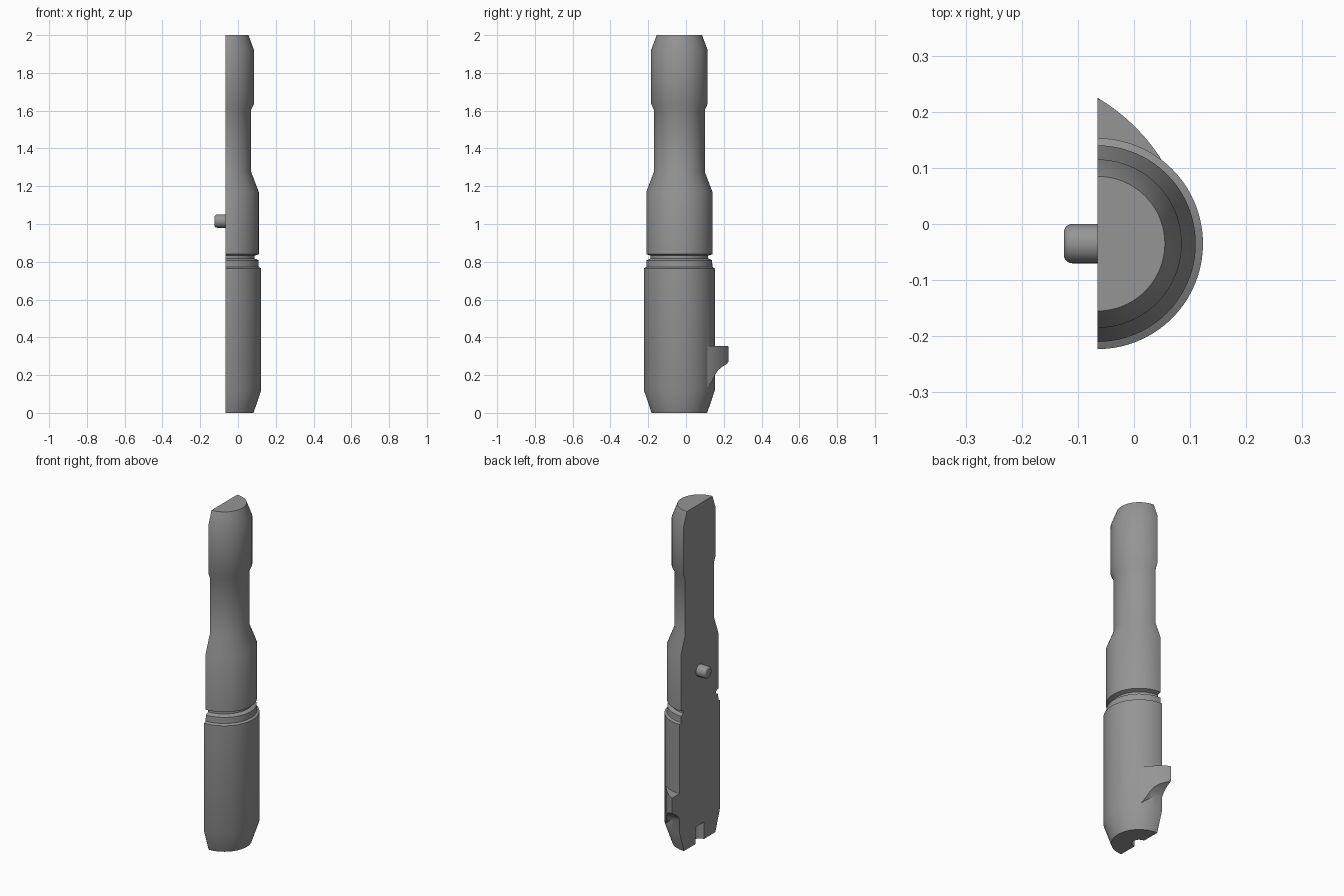
import bpy, bmesh, math
from mathutils import Matrix, Vector

if "Cube" in bpy.data.objects:
    bpy.data.objects.remove(bpy.data.objects["Cube"])

CX, CY = -0.065, -0.035      # axis of the half-round body
SEG = 40

steel = bpy.data.materials.new("steel grey")
steel.diffuse_color = (0.30, 0.30, 0.30, 1)
steel.use_nodes = True
steel.node_tree.nodes["Principled BSDF"].inputs["Base Color"].default_value = steel.diffuse_color


def add_object(name, bm):
    bmesh.ops.recalc_face_normals(bm, faces=bm.faces)
    mesh = bpy.data.meshes.new(name)
    bm.to_mesh(mesh)
    bm.free()
    mesh.materials.append(steel)
    ob = bpy.data.objects.new(name, mesh)
    bpy.context.collection.objects.link(ob)
    return ob


def revolve(name, profile, angle0, angle1, seg, matrix):
    """Closed solid from (radius, height) points, swept about z; a partial sweep gets flat side caps."""
    bm = bmesh.new()
    full = abs(angle1 - angle0) > 6.28
    rings = []
    for i in range(seg if full else seg + 1):
        a = angle0 + (angle1 - angle0) * i / seg
        rings.append([bm.verts.new(matrix @ Vector((r * math.cos(a), r * math.sin(a), z)))
                      for r, z in profile])
    for i in range(seg):
        p, q = rings[i], rings[(i + 1) % len(rings)]
        for k in range(len(profile) - 1):
            bm.faces.new((p[k], q[k], q[k + 1], p[k + 1]))
    bm.faces.new([r[0] for r in rings])
    bm.faces.new([r[-1] for r in rings])
    if not full:
        bm.faces.new(rings[0] + rings[-1][::-1])
    return add_object(name, bm)


def boolean(ob, other, operation):
    m = ob.modifiers.new(operation, 'BOOLEAN')
    m.operation, m.object, m.solver = operation, other, 'EXACT'
    bpy.context.view_layer.objects.active = ob
    bpy.ops.object.modifier_apply(modifier=m.name)
    bpy.data.objects.remove(other)


def smooth(ob):
    bpy.ops.object.select_all(action='DESELECT')
    ob.select_set(True)
    bpy.context.view_layer.objects.active = ob
    bpy.ops.object.shade_smooth_by_angle(angle=math.radians(28))


axis = Matrix.Translation((CX, CY, 0))

# Half-round stepped body
body = revolve("body", [
    (0.147, 0), (0.188, 0.12), (0.188, 0.765), (0.175, 0.772), (0.173, 0.808),
    (0.152, 0.818), (0.152, 0.832), (0.175, 0.84), (0.175, 1.17), (0.135, 1.275),
    (0.135, 1.605), (0.15, 1.637), (0.15, 1.92), (0.12, 2.0)],
    -math.pi / 2, math.pi / 2, SEG, axis)

# Blind hole in the bottom end
hole = revolve("hole_cutter", [(0.04, -0.05), (0.04, 0.1)], 0, 2 * math.pi, 32, axis)
boolean(body, hole, 'DIFFERENCE')

# Catch fin: side outline pushed along x, trimmed by a large round
outline = [(0.05, 0.355), (0.222, 0.355), (0.226, 0.345), (0.226, 0.275), (0.218, 0.26),
           (0.192, 0.245), (0.17, 0.226), (0.153, 0.2), (0.138, 0.168), (0.118, 0.14), (0.05, 0.13)]
bm = bmesh.new()
face = bm.faces.new([bm.verts.new((CX, y, z)) for y, z in outline])
ext = bmesh.ops.extrude_face_region(bm, geom=[face])
bmesh.ops.translate(bm, vec=(0.16, 0, 0),
                    verts=[g for g in ext["geom"] if isinstance(g, bmesh.types.BMVert)])
fin = add_object("catch_fin", bm)
trim = revolve("fin_trim", [(0.343, 0), (0.343, 0.5)], 0, 2 * math.pi, 128,
               Matrix.Translation((-0.24, -0.07, 0)))
boolean(fin, trim, 'INTERSECT')
boolean(body, fin, 'UNION')
smooth(body)

# Locating pin with a rounded end, standing out of the flat side
pin_end = [(0.035 - 0.015 + 0.015 * math.cos(t), 0.045 + 0.015 * math.sin(t))
           for t in (i * math.pi / 10 for i in range(6))]
pin = revolve("locating_pin", [(0.035, -0.01)] + pin_end, 0, 2 * math.pi, 32,
              Matrix.Translation((CX, CY, 1.015)) @ Matrix.Rotation(-math.pi / 2, 4, 'Y'))
smooth(pin)
